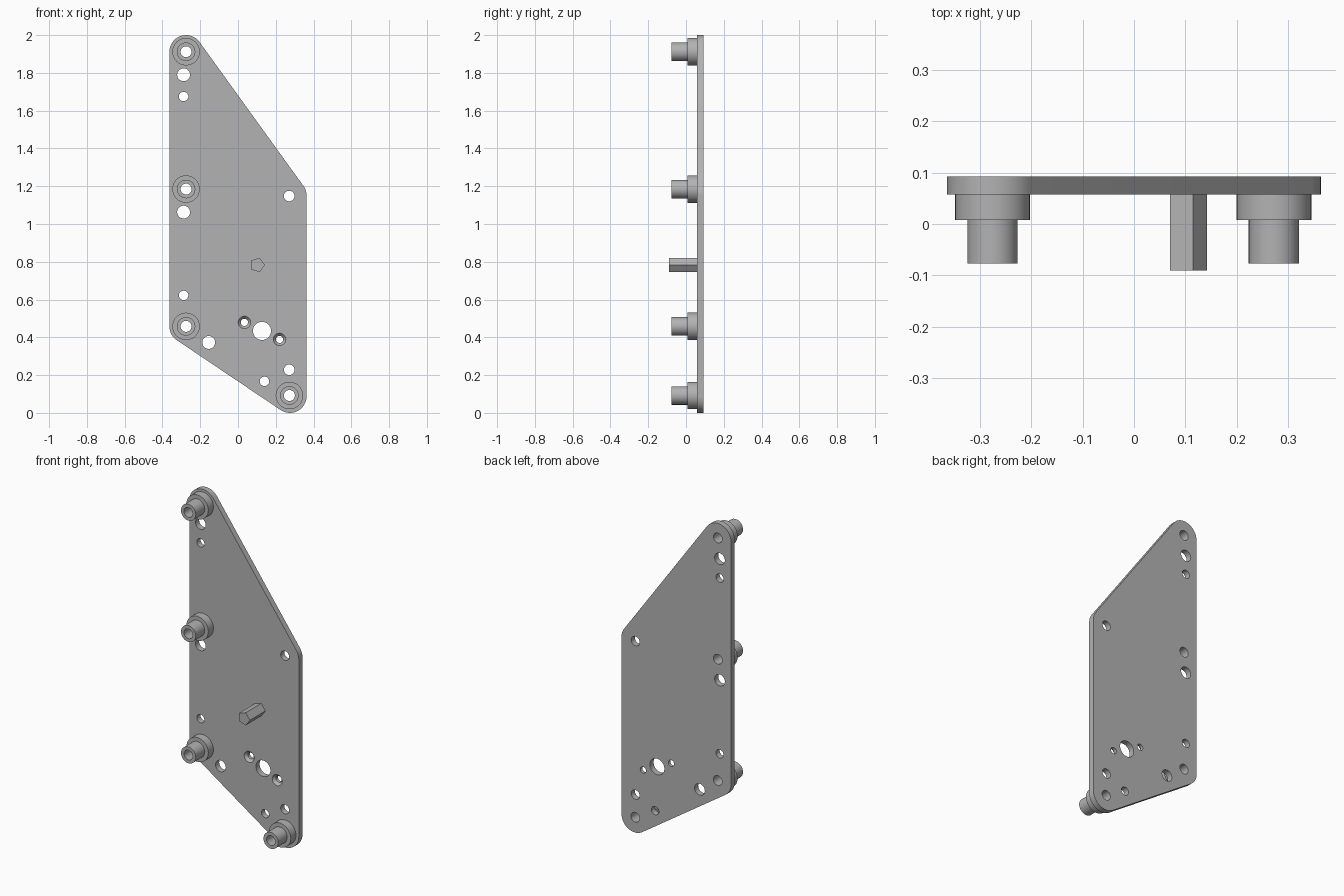
import bpy, bmesh, math
from mathutils import Vector

cube = bpy.data.objects.get("Cube")
if cube:
    bpy.data.objects.remove(cube, do_unlink=True)

metal = bpy.data.materials.new("plain_grey")
metal.use_nodes = True
GREY = (0.45, 0.45, 0.45, 1)
metal.diffuse_color = GREY
metal.node_tree.nodes["Principled BSDF"].inputs["Base Color"].default_value = GREY

FRONT, BACK = 0.057, 0.092     # plate faces along y
CORNER = 0.088                 # plate corner radius
HOLE = 0.029                   # bore of the standoffs


def finish(name, bm, smooth=True):
    bmesh.ops.recalc_face_normals(bm, faces=bm.faces[:])
    mesh = bpy.data.meshes.new(name)
    bm.to_mesh(mesh)
    bm.free()
    mesh.materials.append(metal)
    obj = bpy.data.objects.new(name, mesh)
    bpy.context.collection.objects.link(obj)
    if smooth:
        smooth_mesh(mesh)
    return obj


def smooth_mesh(mesh):
    mesh.shade_smooth()
    mesh.set_sharp_from_angle(angle=math.radians(30))


def lathe(bm, x, z, profile, sides=40, closed=False):
    """Turn (radius, y) points around an axis along y; cap or close the loop."""
    rings = []
    for r, y in profile:
        angles = [math.tau * i / sides for i in range(sides)]
        rings.append([bm.verts.new((x + r * math.cos(a), y, z + r * math.sin(a)))
                      for a in angles])
    pairs = list(zip(rings, rings[1:]))
    if closed:
        pairs.append((rings[-1], rings[0]))
    else:
        bm.faces.new(rings[0])
        bm.faces.new(rings[-1])
    for a, b in pairs:
        for i in range(sides):
            j = (i + 1) % sides
            bm.faces.new((a[i], a[j], b[j], b[i]))


# Plate outline: arcs around the four corner centres, counterclockwise
corners = [Vector(c) for c in
           ((0.275, 0.088), (0.275, 1.15), (-0.275, 1.912), (-0.275, 0.458))]
outline = []
for i, c in enumerate(corners):
    d_in = c - corners[i - 1]
    d_out = corners[(i + 1) % 4] - c
    start = math.atan2(-d_in.x, d_in.y)
    turn = (math.atan2(-d_out.x, d_out.y) - start) % math.tau
    for k in range(17):
        a = start + turn * k / 16
        outline.append((c.x + CORNER * math.cos(a), c.y + CORNER * math.sin(a)))

bm = bmesh.new()
face = bm.faces.new([bm.verts.new((x, FRONT, z)) for x, z in outline])
ext = bmesh.ops.extrude_face_region(bm, geom=[face], use_keep_orig=True)
bmesh.ops.translate(bm, vec=(0, BACK - FRONT, 0),
                    verts=[v for v in ext["geom"] if isinstance(v, bmesh.types.BMVert)])
plate = finish("side_plate", bm, smooth=False)

# Holes through the plate
standoffs = [(-0.275, 1.912), (-0.275, 1.185), (-0.275, 0.458), (0.272, 0.092)]
holes = [(x, z, HOLE) for x, z in standoffs] + [
    (-0.288, 1.79, 0.034), (-0.288, 1.675, 0.025), (-0.288, 1.063, 0.034),
    (-0.288, 0.622, 0.025), (-0.155, 0.373, 0.034), (0.127, 0.434, 0.048),
    (0.14, 0.167, 0.025), (0.271, 0.228, 0.028), (0.271, 1.148, 0.028)]
bm = bmesh.new()
for x, z, r in holes:
    lathe(bm, x, z, [(r, FRONT - 0.02), (r, BACK + 0.02)])

# Countersunk screw holes either side of the shaft hole
for x, z in ((0.034, 0.479), (0.22, 0.389)):
    lathe(bm, x, z, [(0.033, FRONT - 0.02), (0.033, FRONT),
                     (0.019, FRONT + 0.016), (0.019, BACK + 0.02)])
cutter = finish("hole_cutter", bm, smooth=False)
cutter.hide_render = True

mod = plate.modifiers.new("holes", 'BOOLEAN')
mod.operation = 'DIFFERENCE'
mod.solver = 'EXACT'
mod.object = cutter
bpy.context.view_layer.update()
deps = bpy.context.evaluated_depsgraph_get()
cut_mesh = bpy.data.meshes.new_from_object(plate.evaluated_get(deps))
plate.modifiers.clear()
plate.data = cut_mesh
smooth_mesh(cut_mesh)
bpy.data.objects.remove(cutter, do_unlink=True)

# Stepped hollow standoffs
section = [(HOLE, FRONT), (HOLE, -0.077), (0.049, -0.077),
           (0.049, 0.008), (0.0725, 0.008), (0.0725, FRONT)]
places = ("top", "middle", "lower", "bottom")
for place, (x, z) in zip(places, standoffs):
    bm = bmesh.new()
    lathe(bm, x, z, section, closed=True)
    finish(place + "_standoff", bm)

# Five-sided stop pin
bm = bmesh.new()
lathe(bm, 0.102, 0.783, [(0.04, -0.09), (0.04, FRONT)], sides=5)
finish("stop_pin", bm, smooth=False)
